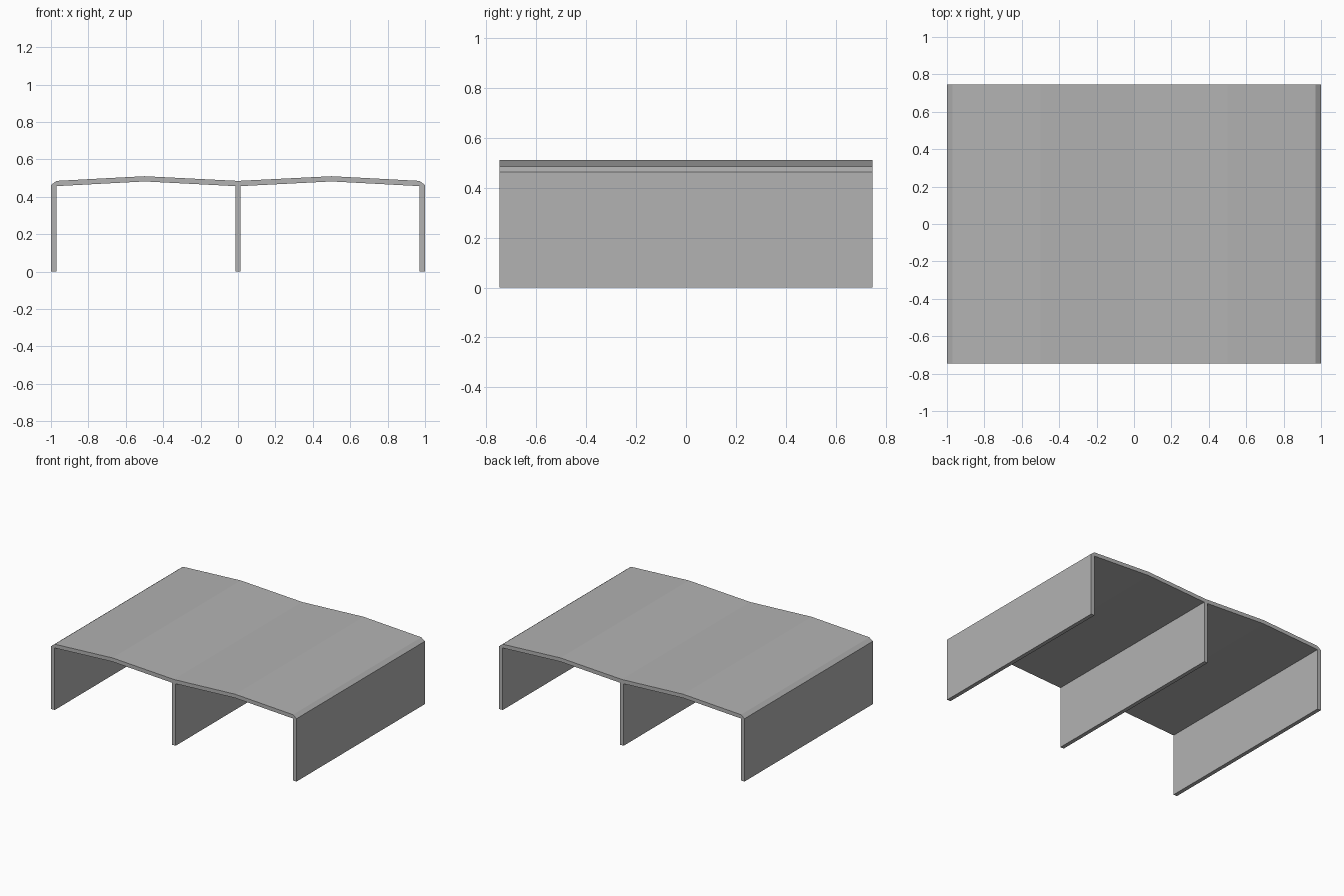
import bpy
import bmesh

cube = bpy.data.objects.get("Cube")
if cube:
    bpy.data.objects.remove(cube, do_unlink=True)

# Overall dimensions
HALF_WIDTH, HALF_DEPTH = 1.0, 0.747
WALL = 0.029            # wall thickness
EAVE, RIDGE = 0.485, 0.51   # roof heights at the valleys and the ridges
SLAB = 0.028            # roof thickness
SHOULDER = 0.463        # top of the outer wall faces

# Plain grey finish
grey = bpy.data.materials.new("plain_grey")
grey.use_nodes = True
colour = (0.45, 0.45, 0.45, 1)
grey.diffuse_color = colour
grey.node_tree.nodes["Principled BSDF"].inputs["Base Color"].default_value = colour

# Right half of the cross-section, from the middle wall's foot round to the roof valley
inner = HALF_WIDTH - WALL
half = [
    (WALL / 2, 0), (WALL / 2, EAVE - SLAB),
    (0.5, RIDGE - SLAB), (inner, EAVE - SLAB),
    (inner, 0), (HALF_WIDTH, 0),
    (HALF_WIDTH, SHOULDER), (inner, EAVE),
    (0.5, RIDGE),
]
profile = half + [(0, EAVE)] + [(-x, z) for x, z in reversed(half)]

# Extrude the cross-section along the depth
bm = bmesh.new()
face = bm.faces.new([bm.verts.new((x, -HALF_DEPTH, z)) for x, z in profile])
result = bmesh.ops.extrude_face_region(bm, geom=[face])
moved = [v for v in result["geom"] if isinstance(v, bmesh.types.BMVert)]
bmesh.ops.translate(bm, verts=moved, vec=(0, 2 * HALF_DEPTH, 0))
bmesh.ops.recalc_face_normals(bm, faces=bm.faces)

mesh = bpy.data.meshes.new("double_bay_shelter")
bm.to_mesh(mesh)
bm.free()
mesh.materials.append(grey)
shelter = bpy.data.objects.new("double_bay_shelter", mesh)
bpy.context.collection.objects.link(shelter)
